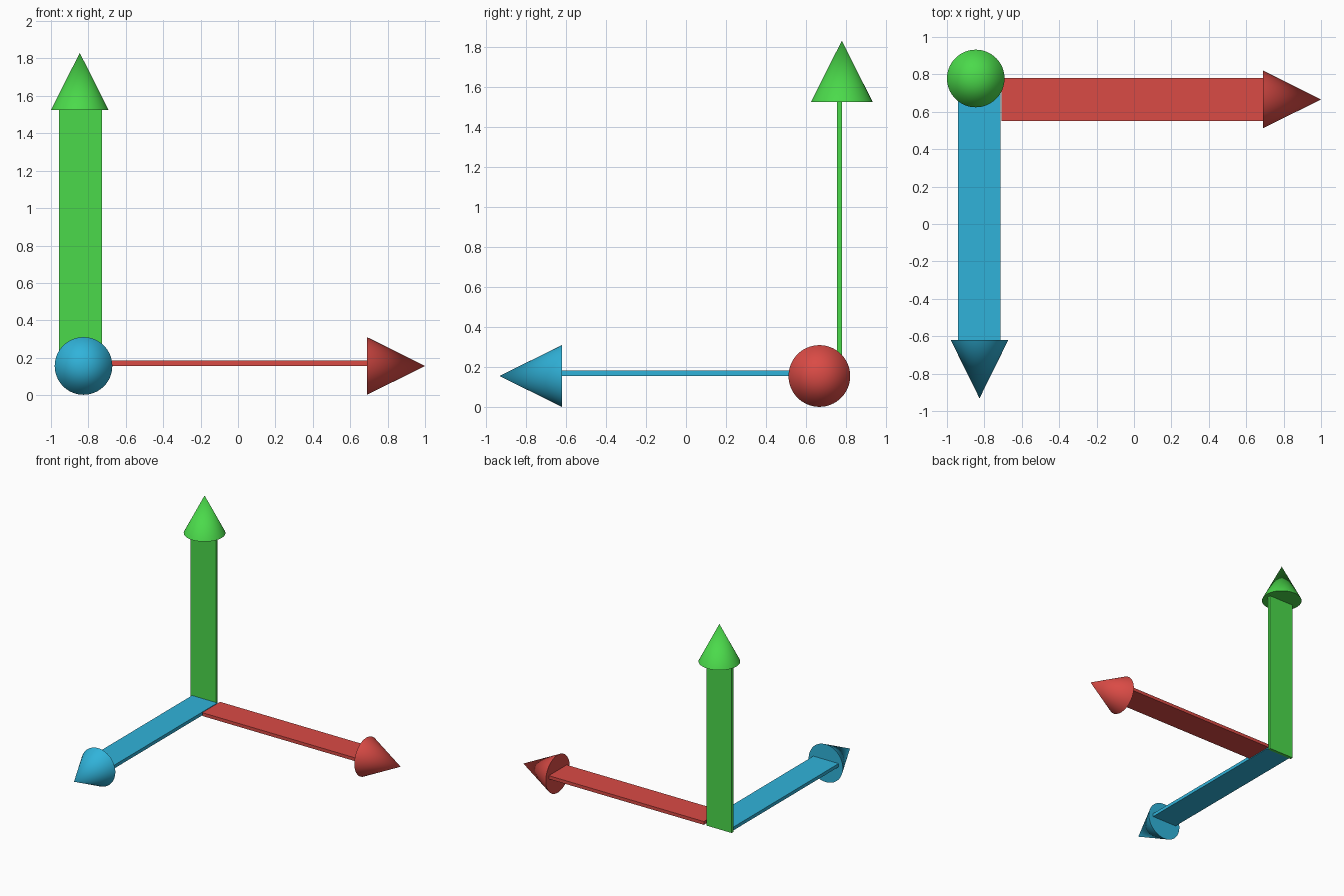
import bpy
from mathutils import Vector

if "Cube" in bpy.data.objects:
    bpy.data.objects.remove(bpy.data.objects["Cube"])

R = 0.154      # arrowhead radius
SIDES = 64


def material(name, color):
    m = bpy.data.materials.new(name)
    m.diffuse_color = (*color, 1)
    m.use_nodes = True
    m.node_tree.nodes["Principled BSDF"].inputs["Base Color"].default_value = m.diffuse_color
    return m


def shaft(name, lo, hi, mat):
    """Flat bar between two opposite corners."""
    lo, hi = Vector(lo), Vector(hi)
    bpy.ops.mesh.primitive_cube_add(size=1, location=(lo + hi) / 2)
    ob = bpy.context.object
    ob.name = name
    ob.scale = hi - lo
    bpy.ops.object.transform_apply(location=False, rotation=False, scale=True)
    ob.data.materials.append(mat)


def head(name, base, tip, mat):
    """Cone from the centre of its base to its tip."""
    base, tip = Vector(base), Vector(tip)
    axis = tip - base
    bpy.ops.mesh.primitive_cone_add(vertices=SIDES, radius1=R, radius2=0,
                                    depth=axis.length, location=(base + tip) / 2)
    ob = bpy.context.object
    ob.name = name
    ob.rotation_euler = axis.to_track_quat('Z', 'Y').to_euler()
    ob.data.materials.append(mat)
    bpy.ops.object.shade_smooth_by_angle()


red = material("red", (0.70, 0.07, 0.06))
green = material("green", (0.07, 0.70, 0.07))
blue = material("blue", (0.03, 0.45, 0.70))

# upward arrow
shaft("up_shaft", (-0.957, 0.754, 0.156), (-0.728, 0.778, 1.525), green)
head("up_head", (-0.846, 0.778, 1.525), (-0.846, 0.778, 1.83), green)

# sideways arrow
shaft("side_shaft", (-0.708, 0.551, 0.157), (0.69, 0.781, 0.184), red)
head("side_head", (0.69, 0.666, 0.156), (1.0, 0.666, 0.156), red)

# forward arrow
shaft("front_shaft", (-0.942, -0.62, 0.157), (-0.714, 0.756, 0.184), blue)
head("front_head", (-0.826, -0.62, 0.156), (-0.826, -0.932, 0.156), blue)
